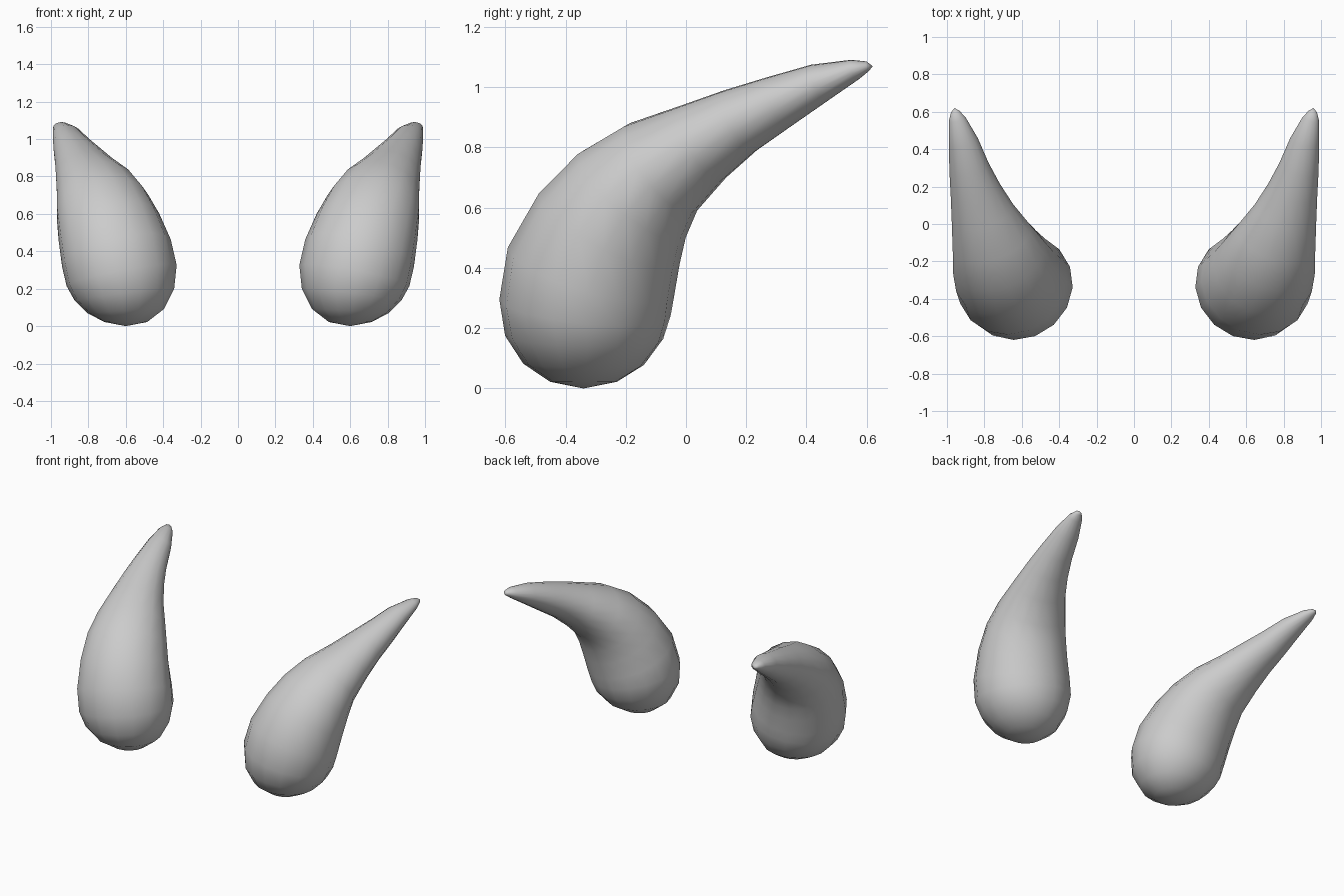
import bpy, bmesh, math
from mathutils import Vector

if "Cube" in bpy.data.objects:
    bpy.data.objects.remove(bpy.data.objects["Cube"])

SIDES = 16
# stations along the horn: centre x, y, z, half width sideways, half width in the bend
STATIONS = [
    (0.60, -0.34, 0.022, 0.115, 0.11),
    (0.60, -0.34, 0.08, 0.205, 0.20),
    (0.608, -0.338, 0.17, 0.27, 0.262),
    (0.622, -0.335, 0.27, 0.302, 0.284),
    (0.65, -0.315, 0.39, 0.302, 0.286),
    (0.69, -0.255, 0.53, 0.282, 0.26),
    (0.725, -0.18, 0.64, 0.258, 0.225),
    (0.76, -0.085, 0.73, 0.222, 0.185),
    (0.81, 0.05, 0.815, 0.173, 0.143),
    (0.848, 0.175, 0.887, 0.137, 0.115),
    (0.882, 0.30, 0.947, 0.108, 0.093),
    (0.913, 0.44, 1.013, 0.08, 0.067),
    (0.946, 0.56, 1.058, 0.046, 0.035),
    (0.957, 0.602, 1.069, 0.022, 0.017),
]
BASE, TIP = Vector((0.60, -0.34, 0)), Vector((0.96, 0.62, 1.07))


def loft(name, stations, start, end):
    """Elliptical rings square to the path, closed with a point at each end."""
    bm = bmesh.new()
    pts = [start] + [Vector(s[:3]) for s in stations] + [end]
    side = Vector((0.94, -0.33, 0)).normalized()
    rings = []
    for i, (_, _, _, w, h) in enumerate(stations, 1):
        tangent = (pts[i + 1] - pts[i - 1]).normalized()
        up = side.cross(tangent).normalized()
        across = tangent.cross(up)
        ring = []
        for k in range(SIDES):
            a = 2 * math.pi * k / SIDES
            ring.append(bm.verts.new(pts[i] + across * w * math.cos(a) + up * h * math.sin(a)))
        rings.append(ring)
    first, last = bm.verts.new(start), bm.verts.new(end)
    for k in range(SIDES):
        n = (k + 1) % SIDES
        bm.faces.new((first, rings[0][n], rings[0][k]))
        bm.faces.new((last, rings[-1][k], rings[-1][n]))
        for a, b in zip(rings, rings[1:]):
            bm.faces.new((a[k], a[n], b[n], b[k]))
    bmesh.ops.recalc_face_normals(bm, faces=bm.faces)
    for f in bm.faces:
        f.smooth = True
    mesh = bpy.data.meshes.new(name)
    bm.to_mesh(mesh)
    bm.free()
    obj = bpy.data.objects.new(name, mesh)
    bpy.context.collection.objects.link(obj)
    return obj


# pair of horns, mirrored across x = 0
horns = loft("horns", STATIONS, BASE, TIP)
mirror = horns.modifiers.new("mirror", 'MIRROR')
mirror.use_axis[0] = True
mirror.use_mirror_merge = False
